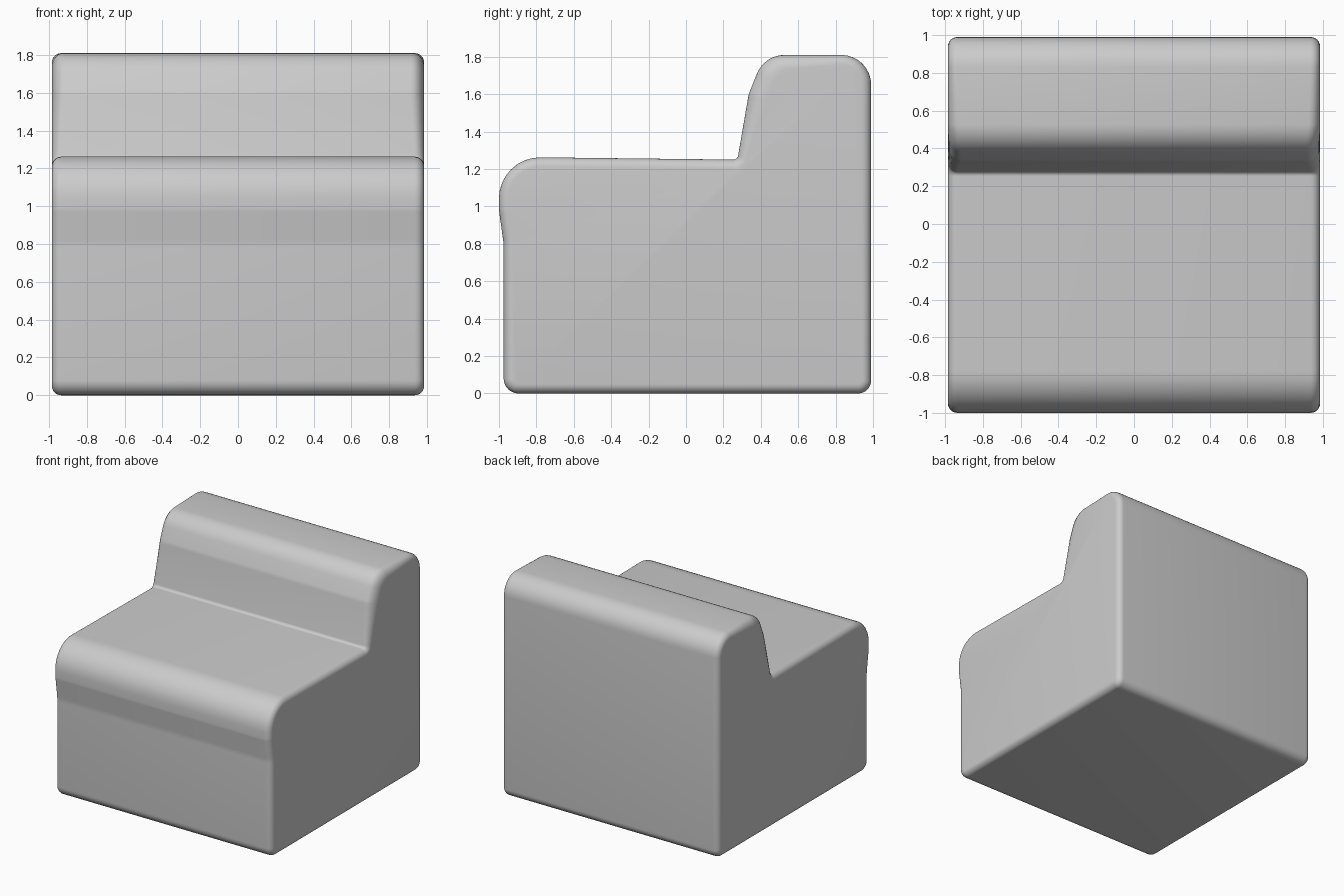
import bpy
import bmesh
import math
from mathutils import Vector

if "Cube" in bpy.data.objects:
    bpy.data.objects.remove(bpy.data.objects["Cube"])

HALF_WIDTH = 0.985

# Side outline corners: depth, height, rounding radius
CORNERS = [
    (-0.975, 0.0, 0.08), (0.99, 0.0, 0.07), (0.99, 1.81, 0.16),
    (0.42, 1.81, 0.16), (0.335, 1.6, 0.15), (0.275, 1.25, 0.025),
    (-1.0, 1.265, 0.22), (-1.0, 0.98, 0.15), (-0.975, 0.8, 0.3),
]


def rounded_outline(corners, steps=8):
    """Replace every corner with an arc of its own radius."""
    points = []
    for i, (depth, height, radius) in enumerate(corners):
        here = Vector((depth, height))
        to_prev = (Vector(corners[i - 1][:2]) - here).normalized()
        to_next = (Vector(corners[(i + 1) % len(corners)][:2]) - here).normalized()
        half = to_prev.angle(to_next) / 2
        centre = here + (to_prev + to_next).normalized() * radius / math.sin(half)
        start = (here + to_prev * radius / math.tan(half) - centre).normalized()
        end = (here + to_next * radius / math.tan(half) - centre).normalized()
        for k in range(steps + 1):
            points.append(centre + start.slerp(end, k / steps) * radius)
    return points


def ramp(value, low, high):
    t = min(max((value - low) / (high - low), 0), 1)
    return t * t * (3 - 2 * t)


def inward_normals(points):
    normals = []
    for i in range(len(points)):
        along = points[(i + 1) % len(points)] - points[i - 1]
        normals.append(Vector((-along.y, along.x)).normalized())
    return normals


def build_chair(name, material, steps=6):
    outline = rounded_outline(CORNERS)
    normals = inward_normals(outline)
    # The front of the backrest has softer side edges than the rest
    soft = [ramp(p.y, 1.27, 1.4) * (1 - ramp(p.x, 0.42, 0.65)) for p in outline]
    bm = bmesh.new()
    rings = []
    angles = [math.pi / 2 * k / steps for k in range(steps + 1)]
    stations = [(-1, a) for a in angles] + [(1, a) for a in reversed(angles)]
    for side, angle in stations:
        ring = []
        for p, n, s in zip(outline, normals, soft):
            inset = (0.05 + 0.05 * s) * (1 - math.sin(angle))
            rim = (0.05 + 0.02 * s) * (1 - math.cos(angle))
            q = p + n * inset
            ring.append(bm.verts.new((side * (HALF_WIDTH - rim), q.x, q.y)))
        rings.append(ring)
    # Skin between rings and close both sides
    count = len(outline)
    for a, b in zip(rings, rings[1:]):
        for i in range(count):
            j = (i + 1) % count
            bm.faces.new((a[i], a[j], b[j], b[i]))
    bm.faces.new(rings[0])
    bm.faces.new(rings[-1])
    bmesh.ops.recalc_face_normals(bm, faces=bm.faces)
    mesh = bpy.data.meshes.new(name)
    bm.to_mesh(mesh)
    bm.free()
    mesh.materials.append(material)
    chair = bpy.data.objects.new(name, mesh)
    bpy.context.collection.objects.link(chair)
    return chair


# Plain grey upholstery
grey = bpy.data.materials.new("grey_upholstery")
grey.use_nodes = True
colour = (0.6, 0.6, 0.6, 1)
grey.diffuse_color = colour
grey.node_tree.nodes["Principled BSDF"].inputs["Base Color"].default_value = colour

armless_chair = build_chair("armless_chair", grey)
bpy.context.view_layer.objects.active = armless_chair
armless_chair.select_set(True)
bpy.ops.object.shade_smooth_by_angle(angle=math.radians(40))
